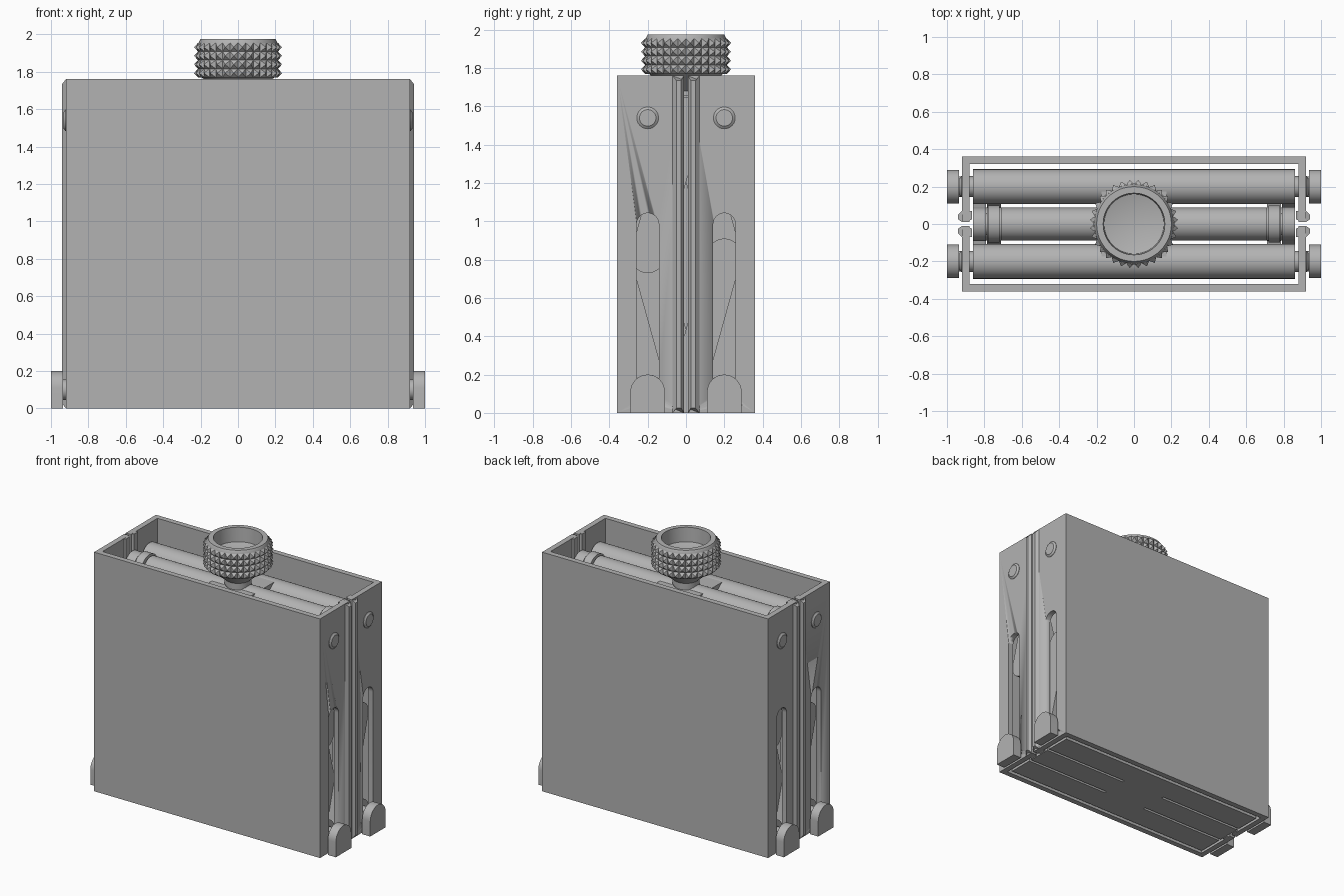
import bpy, bmesh, math
from mathutils import Vector

cube = bpy.data.objects.get("Cube")
if cube:
    bpy.data.objects.remove(cube)

GREY = (0.45, 0.45, 0.45, 1)
metal = bpy.data.materials.new("satin grey")
metal.use_nodes = True
metal.diffuse_color = GREY
metal.node_tree.nodes["Principled BSDF"].inputs["Base Color"].default_value = GREY


def finish(name, bm, smooth=True):
    bmesh.ops.recalc_face_normals(bm, faces=bm.faces[:])
    mesh = bpy.data.meshes.new(name)
    bm.to_mesh(mesh)
    bm.free()
    mesh.materials.append(metal)
    obj = bpy.data.objects.new(name, mesh)
    bpy.context.collection.objects.link(obj)
    bpy.ops.object.select_all(action='DESELECT')
    obj.select_set(True)
    bpy.context.view_layer.objects.active = obj
    if smooth:
        bpy.ops.object.shade_smooth_by_angle(angle=math.radians(30))
    return obj


def prism(name, pts, lo, hi, axis="x"):
    """Extrude a (y, z) outline along x, or an (x, y) outline along z."""
    bm = bmesh.new()
    place = (lambda p: (lo, p[0], p[1])) if axis == "x" else (lambda p: (p[0], p[1], lo))
    face = bm.faces.new([bm.verts.new(place(p)) for p in pts])
    ext = bmesh.ops.extrude_face_region(bm, geom=[face])
    move = Vector((hi - lo, 0, 0)) if axis == "x" else Vector((0, 0, hi - lo))
    bmesh.ops.translate(bm, vec=move, verts=[v for v in ext["geom"] if isinstance(v, bmesh.types.BMVert)])
    return finish(name, bm)


def box(name, x0, x1, y0, y1, z0, z1):
    return prism(name, [(x0, y0), (x1, y0), (x1, y1), (x0, y1)], z0, z1, "z")


def arc(y, z, r, start, n=16):
    return [(y + r * math.cos(start + math.pi * i / n), z + r * math.sin(start + math.pi * i / n))
            for i in range(n + 1)]


def capsule(y0, z0, y1, z1, r):
    a = math.atan2(z1 - z0, y1 - y0)
    return arc(y1, z1, r, a - math.pi / 2) + arc(y0, z0, r, a + math.pi / 2)


def arch(y, r, top):
    return [(y - r, 0), (y + r, 0)] + arc(y, top - r, r, 0)


def lathe(name, profile, axis="z", origin=(0, 0, 0), sides=48):
    """Spin a (radius, height) profile about an axis through origin."""
    bm = bmesh.new()
    up = {"z": Vector((0, 0, 1)), "x": Vector((1, 0, 0))}[axis]
    out = Vector((0, 1, 0))
    verts = [bm.verts.new(out * r + up * h) for r, h in profile]
    edges = [bm.edges.new(pair) for pair in zip(verts, verts[1:])]
    bmesh.ops.spin(bm, geom=verts + edges, cent=(0, 0, 0), axis=up, angle=math.tau, steps=sides)
    bmesh.ops.remove_doubles(bm, verts=bm.verts[:], dist=0.0005)
    bmesh.ops.translate(bm, vec=origin, verts=bm.verts[:])
    return finish(name, bm)


def rod(name, r, x0, x1, y, z):
    return lathe(name, [(0, x0), (r, x0), (r, x1), (0, x1)], "x", (0, y, z), 32)


H = 1.76
PIN_Z = 1.54
LOW_Z = 0.1

for s, side in ((-1, "front"), (1, "back")):
    # U-shaped shell with a slot in each end wall
    outline = [(-.92, .01), (-.92, .36), (.92, .36), (.92, .01),
               (.88, .01), (.88, .32), (-.88, .32), (-.88, .01)]
    shell = prism(side + "_shell", [(x, y * s) for x, y in outline], 0, H, "z")
    cutter = prism("slot_cutter", capsule(.2 * s, LOW_Z, .2 * s, .985, .058), -1.1, 1.1)
    cutter.hide_render = True
    bpy.context.view_layer.objects.active = shell
    mod = shell.modifiers.new("slots", 'BOOLEAN')
    mod.operation = 'DIFFERENCE'
    mod.solver = 'EXACT'
    mod.object = cutter
    bpy.ops.object.modifier_apply(modifier=mod.name)
    bpy.data.objects.remove(cutter)

    # rods across the inside: round at the top, arched with a flat base below
    rod(side + "_top_rod", .093, -.86, .86, .2 * s, PIN_Z)
    prism(side + "_bottom_bar", arch(.2 * s, .093, .2), -.86, .86)

    for e, end in ((-1, "right"), (1, "left")):
        tag = f"{side}_{end}_"
        # pivot pin with a chamfered head
        lathe(tag + "pivot_pin", [(0, .84 * e), (.055, .84 * e), (.057, .923 * e), (.043, .933 * e), (0, .933 * e)],
              "x", (0, .2 * s, PIN_Z), 32)
        # sliding foot on its neck
        prism(tag + "foot", arch(.2 * s, .09, .2), .935 * e, e)
        rod(tag + "foot_neck", .055, .84 * e, .95 * e, .2 * s, LOW_Z)
        # chamfered rail along the meeting edge
        rail = prism(tag + "edge_rail",
                     [(.9 * e, .01 * s), (.92 * e, .01 * s), (.94 * e, .025 * s), (.94 * e, .05 * s),
                      (.92 * e, .07 * s), (.865 * e, .07 * s), (.865 * e, .025 * s)], 0, H, "z")
        for v in rail.data.vertices:
            if abs(v.co.x) > .93:
                v.co.z = min(max(v.co.z, .025), H - .025)
        # folding arms behind the slots
        prism(tag + "lower_arm", capsule(0, LOW_Z, .2 * s, .82, .09), (.79 if s * e > 0 else .71) * e,
              (.86 if s * e > 0 else .785) * e)
        prism(tag + "upper_arm", capsule(0, PIN_Z, .2 * s, .82, .09), (.71 if s * e > 0 else .79) * e,
              (.785 if s * e > 0 else .86) * e)
        box(tag + "slot_liner", .69 * e, .705 * e, .11 * s, .29 * s, .15, 1.1)

# centre rods with collars and square nuts
rod("centre_top_rod", .088, -.71, .71, 0, PIN_Z + .02)
prism("centre_bottom_bar", arch(0, .088, .2), -.86, .86)
for e, end in ((-1, "right"), (1, "left")):
    rod(end + "_rod_collar", .1, .72 * e, .78 * e, 0, PIN_Z + .02)
    rod(end + "_rod_end", .088, .79 * e, .86 * e, 0, PIN_Z + .02)
    rod(end + "_rod_core", .06, .70 * e, .80 * e, 0, PIN_Z + .02)
box("top_nut", -.175, .175, -.175, .175, PIN_Z - .09, 1.63)
box("bottom_nut", -.175, .175, -.175, .175, 0, .2)
lathe("screw", [(0, -.0), (.085, 0), (.085, 1.7), (0, 1.7)])

# knob: turned body with a conical recess, and a knurled grip
lathe("knob_body", [(0, 1.64), (.09, 1.64), (.09, 1.68), (.2, 1.775), (.213, 1.775), (.213, 1.95),
                    (.2, 1.975), (.165, 1.975), (.16, 1.87), (0, 1.83)])
bm = bmesh.new()
N, ROWS, Z0, STEP = 32, 4, 1.77, .046
rings = [[bm.verts.new((.214 * math.cos(math.tau * i / N), .214 * math.sin(math.tau * i / N), Z0 + STEP * k))
          for i in range(N)] for k in range(ROWS + 1)]
for low, high in zip(rings, rings[1:]):
    for i in range(N):
        j = (i + 1) % N
        bm.faces.new((low[i], low[j], high[j], high[i]))
bm.normal_update()
bmesh.ops.poke(bm, faces=bm.faces[:], offset=.023)
finish("knob_knurling", bm, smooth=False)
